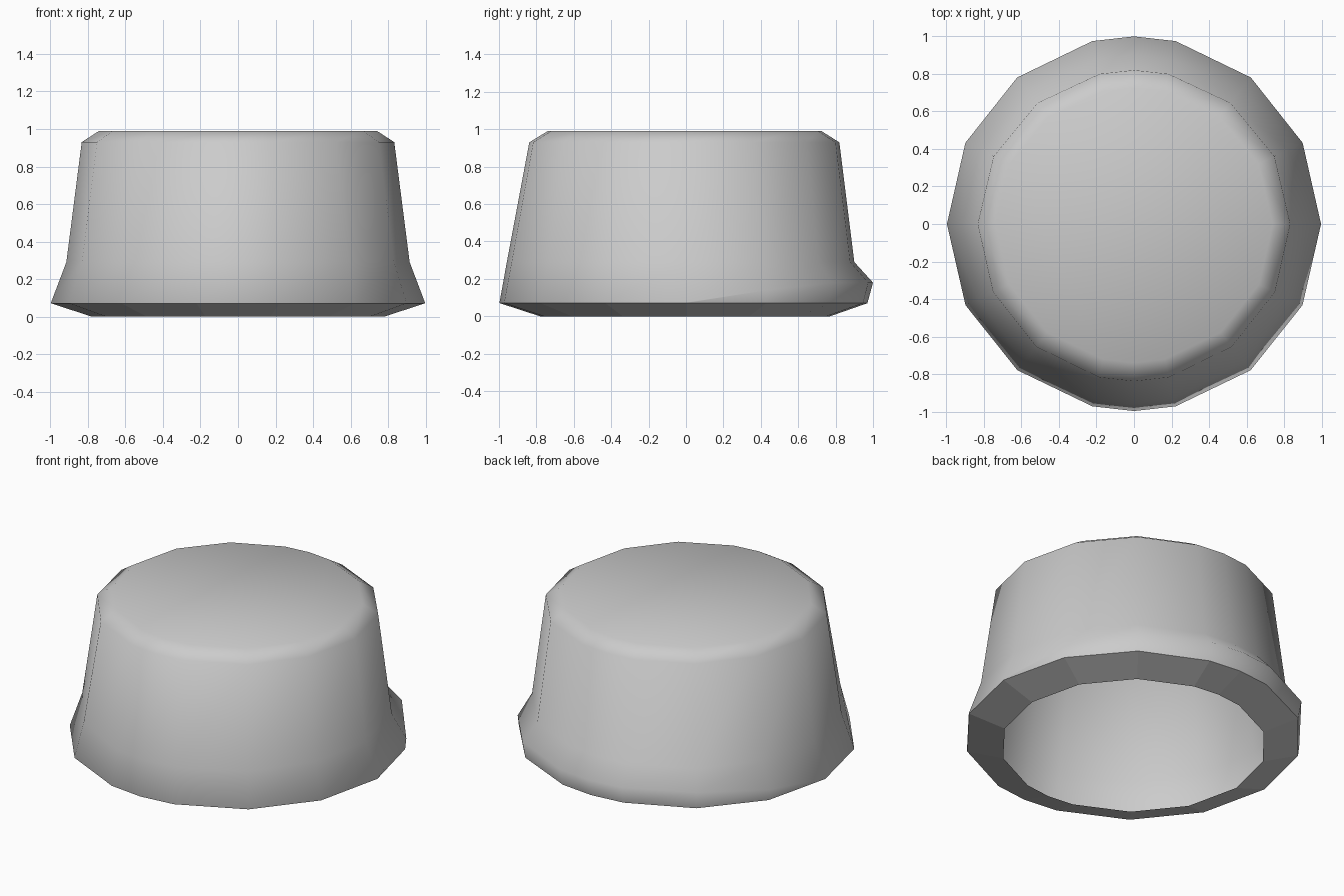
import bpy, bmesh
from math import cos, sin, pi

cube = bpy.data.objects.get("Cube")
if cube:
    bpy.data.objects.remove(cube)

# Fourteen-sided outline with one extra point at the middle of front and back
SIDES = 14
angles = sorted([2 * pi * i / SIDES for i in range(SIDES)] + [pi / 2, 3 * pi / 2])


def ring(bm, side, front, back, z, lift=0):
    """Ring of vertices with its own side, front and back radius, raised at the back."""
    verts = []
    for a in angles:
        y = sin(a)
        r = side + ((back - side) * y * y if y > 0 else (front - side) * y * y)
        rise = lift * min(1, max(0, y) / 0.7)
        verts.append(bm.verts.new((r * cos(a), r * y, z + rise)))
    return verts


def bridge(bm, lower, upper, smooth):
    n = len(lower)
    for i in range(n):
        j = (i + 1) % n
        bm.faces.new((lower[i], lower[j], upper[j], upper[i])).smooth = smooth


bm = bmesh.new()
opening = ring(bm, 0.78, 0.78, 0.77, 0)
under_edge = ring(bm, 0.995, 0.995, 0.97, 0.07)
brim_edge = ring(bm, 0.997, 0.997, 1.0, 0.074, 0.106)
crease = ring(bm, 0.915, 0.958, 0.90, 0.29)
shoulder = ring(bm, 0.833, 0.838, 0.82, 0.93)
crown = ring(bm, 0.74, 0.74, 0.725, 0.99)

# Flat underside of the brim, then the smooth wall and crown
bridge(bm, opening, under_edge, False)
for low, high in ((under_edge, brim_edge), (brim_edge, crease),
                  (crease, shoulder), (shoulder, crown)):
    bridge(bm, low, high, True)
bm.faces.new(crown).smooth = True

mesh = bpy.data.meshes.new("cap")
bm.to_mesh(mesh)
bm.free()

# Plain grey
grey = bpy.data.materials.new("plain grey")
grey.use_nodes = True
colour = (0.6, 0.6, 0.6, 1)
grey.diffuse_color = colour
grey.node_tree.nodes["Principled BSDF"].inputs["Base Color"].default_value = colour
mesh.materials.append(grey)

cap = bpy.data.objects.new("cap", mesh)
bpy.context.collection.objects.link(cap)
